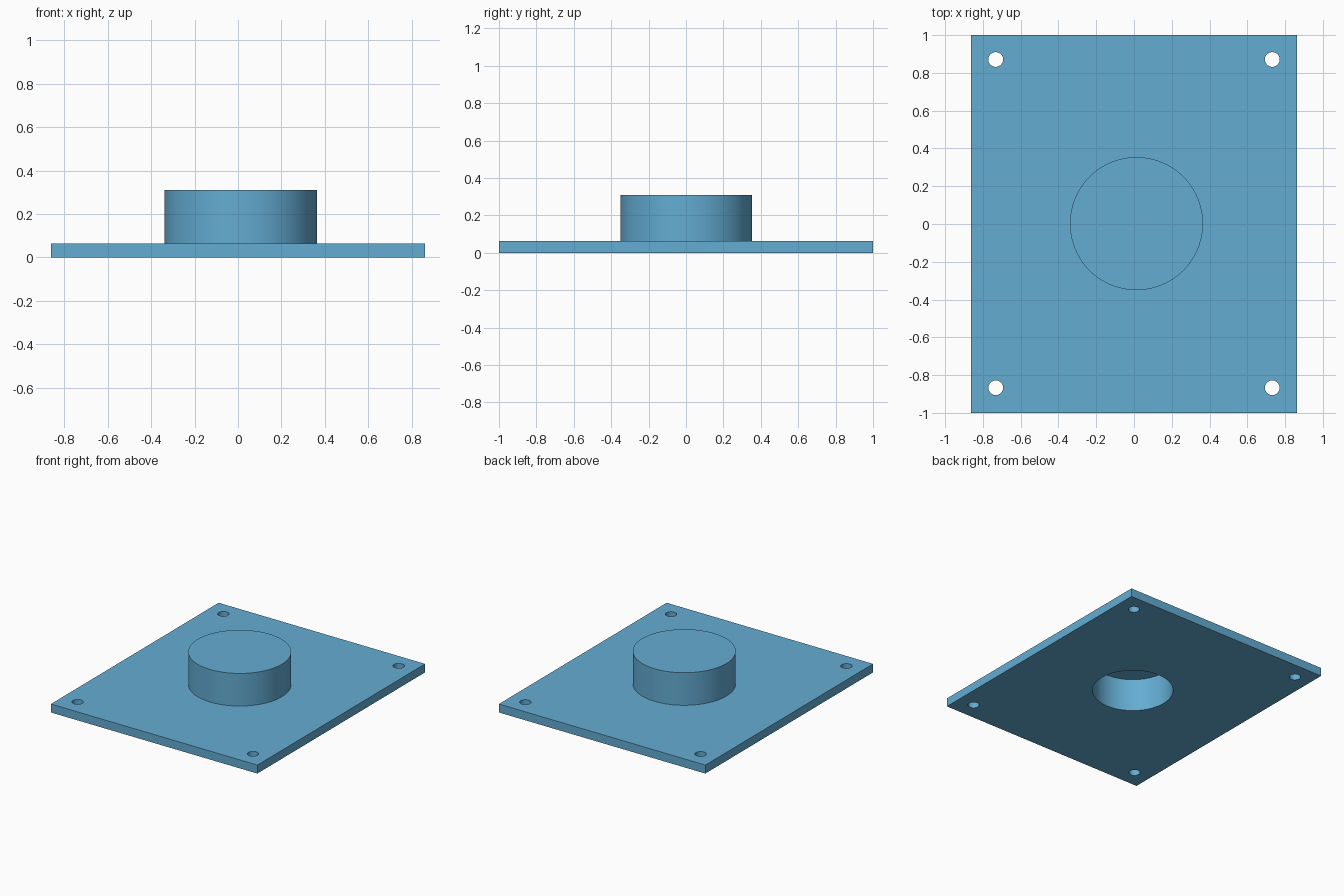
import bpy
import math

if "Cube" in bpy.data.objects:
    bpy.data.objects.remove(bpy.data.objects["Cube"])

PLATE_X, PLATE_Y, PLATE_Z = 1.724, 2.0, 0.064
BOSS_X, BOSS_Y = 0.013, 0.002
BOSS_R, BOSS_TOP = 0.352, 0.31
BORE_R, BORE_TOP = 0.28, 0.248
HOLE_X, HOLE_Y, HOLE_R = 0.732, 0.869, 0.039

blue = bpy.data.materials.new("light_blue")
blue.diffuse_color = (0.127, 0.413, 0.651, 1.0)
blue.use_nodes = True
blue.node_tree.nodes["Principled BSDF"].inputs["Base Color"].default_value = blue.diffuse_color


def cylinder(name, x, y, r, z0, z1, sides):
    bpy.ops.mesh.primitive_cylinder_add(vertices=sides, radius=r, depth=z1 - z0,
                                        location=(x, y, (z0 + z1) / 2))
    ob = bpy.context.object
    ob.name = name
    ob.data.materials.append(blue)
    return ob


def combine(body, tool, operation):
    """Apply a boolean to the body and remove the tool."""
    mod = body.modifiers.new(operation.lower(), 'BOOLEAN')
    mod.operation = operation
    mod.solver = 'EXACT'
    mod.object = tool
    bpy.context.view_layer.objects.active = body
    bpy.ops.object.modifier_apply(modifier=mod.name)
    bpy.data.objects.remove(tool, do_unlink=True)


# Flat mounting plate
bpy.ops.mesh.primitive_cube_add(size=1, location=(0, 0, PLATE_Z / 2))
plate = bpy.context.object
plate.name = "mounting_plate"
plate.scale = (PLATE_X, PLATE_Y, PLATE_Z)
bpy.ops.object.transform_apply(location=True, rotation=False, scale=True)
plate.data.materials.append(blue)

# Round boss on top, hollowed by a blind bore from below
boss = cylinder("boss", BOSS_X, BOSS_Y, BOSS_R, PLATE_Z / 2, BOSS_TOP, 96)
combine(plate, boss, 'UNION')
bore = cylinder("bore", BOSS_X, BOSS_Y, BORE_R, -0.1, BORE_TOP, 96)
combine(plate, bore, 'DIFFERENCE')

# Four corner screw holes
for sx in (-1, 1):
    for sy in (-1, 1):
        hole = cylinder("screw_hole", sx * HOLE_X, sy * HOLE_Y + 0.002, HOLE_R, -0.1, 0.2, 40)
        combine(plate, hole, 'DIFFERENCE')

# Smooth round walls, sharp rims
bpy.ops.object.select_all(action='DESELECT')
plate.select_set(True)
bpy.context.view_layer.objects.active = plate
bpy.ops.object.shade_smooth_by_angle(angle=math.radians(30))
